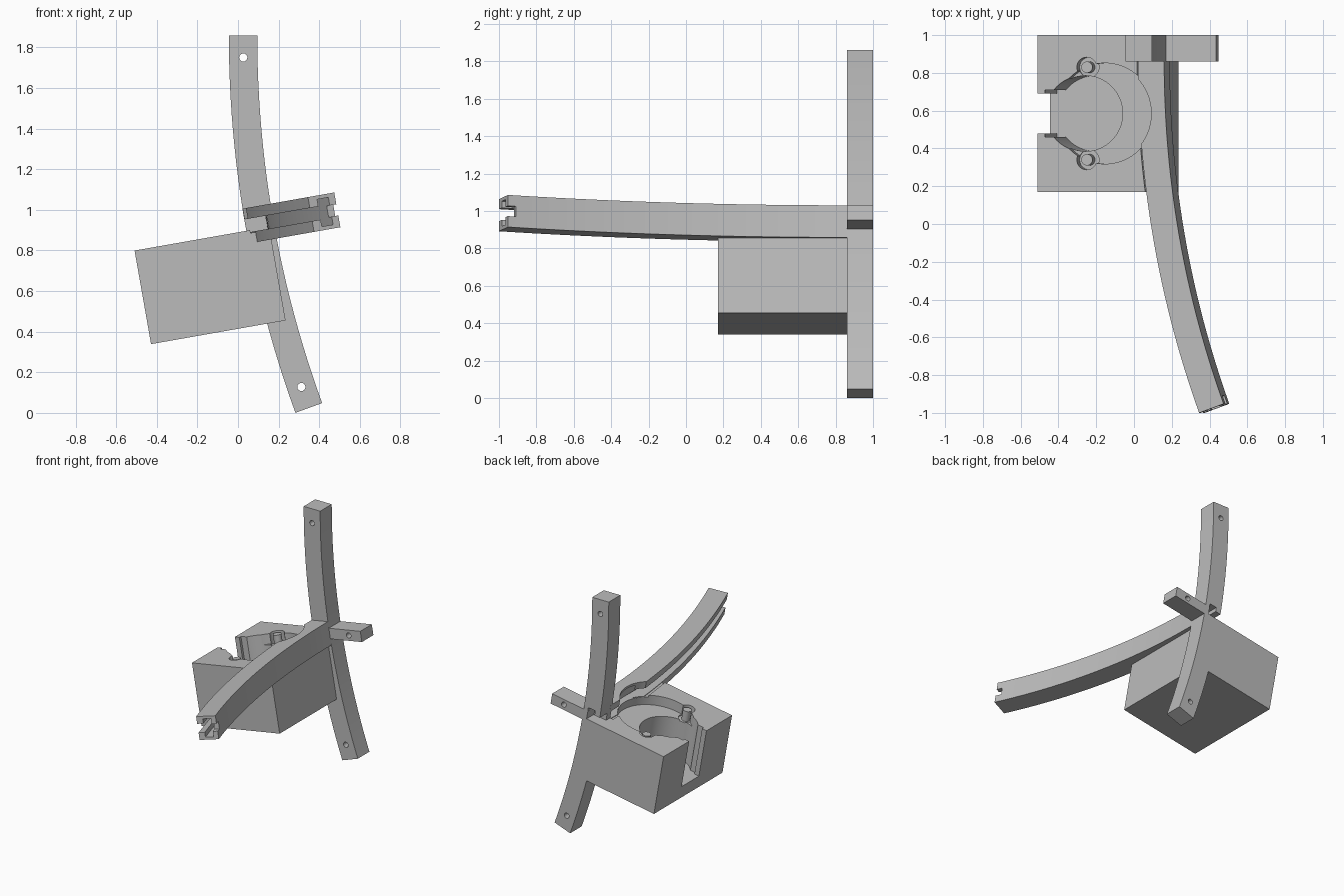
import bpy, bmesh
from math import radians, sin, cos, pi

cube = bpy.data.objects.get("Cube")
if cube:
    bpy.data.objects.remove(cube)

grey = bpy.data.materials.new("plain grey")
grey.use_nodes = True
colour = (0.5, 0.5, 0.5, 1)
grey.diffuse_color = colour
grey.node_tree.nodes["Principled BSDF"].inputs["Base Color"].default_value = colour

TILT = radians(-10)          # the whole assembly leans about the y axis
R_OUT, R_IN = 5.438, 5.298   # both curved bars share these radii
CU, CW, CY = 5.634, 0.8955, 0.86
MID_W, MID_Y = 0.9, 0.585


def prism(name, pts, axis, lo, hi):
    """Extrude a 2D outline along y (points are u, w) or z (points are u, y)."""
    bm = bmesh.new()
    if axis == "y":
        verts = [bm.verts.new((a, lo, b)) for a, b in pts]
        move = (0, hi - lo, 0)
    else:
        verts = [bm.verts.new((a, b, lo)) for a, b in pts]
        move = (0, 0, hi - lo)
    face = bm.faces.new(verts)
    ext = bmesh.ops.extrude_face_region(bm, geom=[face])
    moved = [g for g in ext["geom"] if isinstance(g, bmesh.types.BMVert)]
    bmesh.ops.translate(bm, verts=moved, vec=move)
    bmesh.ops.recalc_face_normals(bm, faces=bm.faces)
    mesh = bpy.data.meshes.new(name)
    bm.to_mesh(mesh)
    bm.free()
    mesh.materials.append(grey)
    ob = bpy.data.objects.new(name, mesh)
    bpy.context.collection.objects.link(ob)
    ob.rotation_euler = (0, TILT, 0)
    return ob


def block(name, u, y, w):
    pts = [(u[0], y[0]), (u[1], y[0]), (u[1], y[1]), (u[0], y[1])]
    return prism(name, pts, "z", *w)


def disc(u, v, r, n=64):
    return [(u + r * cos(2 * pi * i / n), v + r * sin(2 * pi * i / n)) for i in range(n)]


def band(cv, r1, r2, a1, a2, sign, n=24):
    """Outline of a circular band between two angles in degrees."""
    angles = [radians(a1 + (a2 - a1) * i / n) for i in range(n + 1)]
    side = lambda r, seq: [(CU - r * cos(a), cv + sign * r * sin(a)) for a in seq]
    return side(r1, angles) + side(r2, angles[::-1])


def beam_band(name, r1, r2, a1, a2, half):
    return prism(name, band(CY, r1, r2, a1, a2, -1), "z", MID_W - half, MID_W + half)


def cut(ob, cutters):
    bpy.context.view_layer.update()
    for c in cutters:
        mod = ob.modifiers.new("cut", "BOOLEAN")
        mod.operation, mod.solver, mod.object = "DIFFERENCE", "EXACT", c
        bpy.context.view_layer.objects.active = ob
        bpy.ops.object.modifier_apply(modifier=mod.name)
        bpy.data.objects.remove(c)


# Curved upright with end holes and a pocket in the back
upright = prism("curved_upright", band(CW, R_OUT, R_IN, -10, 10, 1), "y", 0.86, 1)
R_MID = (R_OUT + R_IN) / 2
holes = []
for a in (-8.83, 8.83):
    u, w = CU - R_MID * cos(radians(a)), CW + R_MID * sin(radians(a))
    holes.append(prism("hole", disc(u, w, 0.02, 24), "y", 0.8, 1.1))
cut(upright, holes + [
    block("pocket_stem", (0.15, 0.25), (0.91, 1.1), (0.867, 0.933)),
    block("pocket_head", (0.241, 0.301), (0.91, 1.1), (0.832, 0.968))])

# Short side stub with its hole
stub = block("side_stub", (0.3, 0.607), (0.86, 1), (0.859, 0.939))
cut(stub, [prism("hole", disc(0.5, 0.899, 0.02, 24), "y", 0.8, 1.1)])

# Long curved beam with a T-slot, an end notch and the rim scallop
beam = beam_band("curved_beam", R_OUT, R_IN, -0.2, 20, 0.087)
cut(beam, [
    beam_band("slot_stem", R_OUT + 0.03, R_OUT - 0.05, -0.15, 21, 0.033),
    beam_band("slot_head", R_OUT - 0.045, R_OUT - 0.105, -0.15, 21, 0.068),
    beam_band("end_notch", R_OUT - 0.08, R_IN - 0.03, 19.5, 21, 0.028),
    prism("scallop", disc(0, MID_Y, 0.267), "z", 0.8, 1.2)])

# Housing block: stepped round recess, deep bore, side slot, screw pockets
housing = block("housing", (-0.363, 0.31), (0.17, 1), (0.408, 0.876))
cutters = [
    prism("recess", disc(-0.003, MID_Y, 0.267), "z", 0.8, 1),
    prism("bore", disc(-0.12, MID_Y, 0.2), "z", 0.505, 1.01),
    block("slot", (-0.5, -0.12), (MID_Y - 0.105, MID_Y + 0.105), (0.505, 1.02)),
    block("slot_step", (-0.325, -0.15), (MID_Y - 0.125, MID_Y + 0.125), (0.505, 1.03)),
    prism("beam_clearance", band(CY, R_OUT + 0.025, R_IN - 0.1, 0, 9, -1), "z", 0.862, 1.04)]
for s in (-1, 1):
    cutters.append(prism("screw_pocket", disc(-0.1, MID_Y + s * 0.245, 0.053, 32), "z", 0.79, 1.05))
cut(housing, cutters)

# Screw posts standing in the pockets
posts = [prism(side + "_screw_post", disc(-0.1, MID_Y + s * 0.245, 0.03, 24), "z", 0.75, 0.87)
         for side, s in (("front", -1), ("back", 1))]

# Smooth the curves, keep the edges sharp
bpy.ops.object.select_all(action="DESELECT")
for ob in [upright, stub, beam, housing] + posts:
    ob.select_set(True)
bpy.context.view_layer.objects.active = housing
bpy.ops.object.shade_smooth_by_angle(angle=radians(25))
